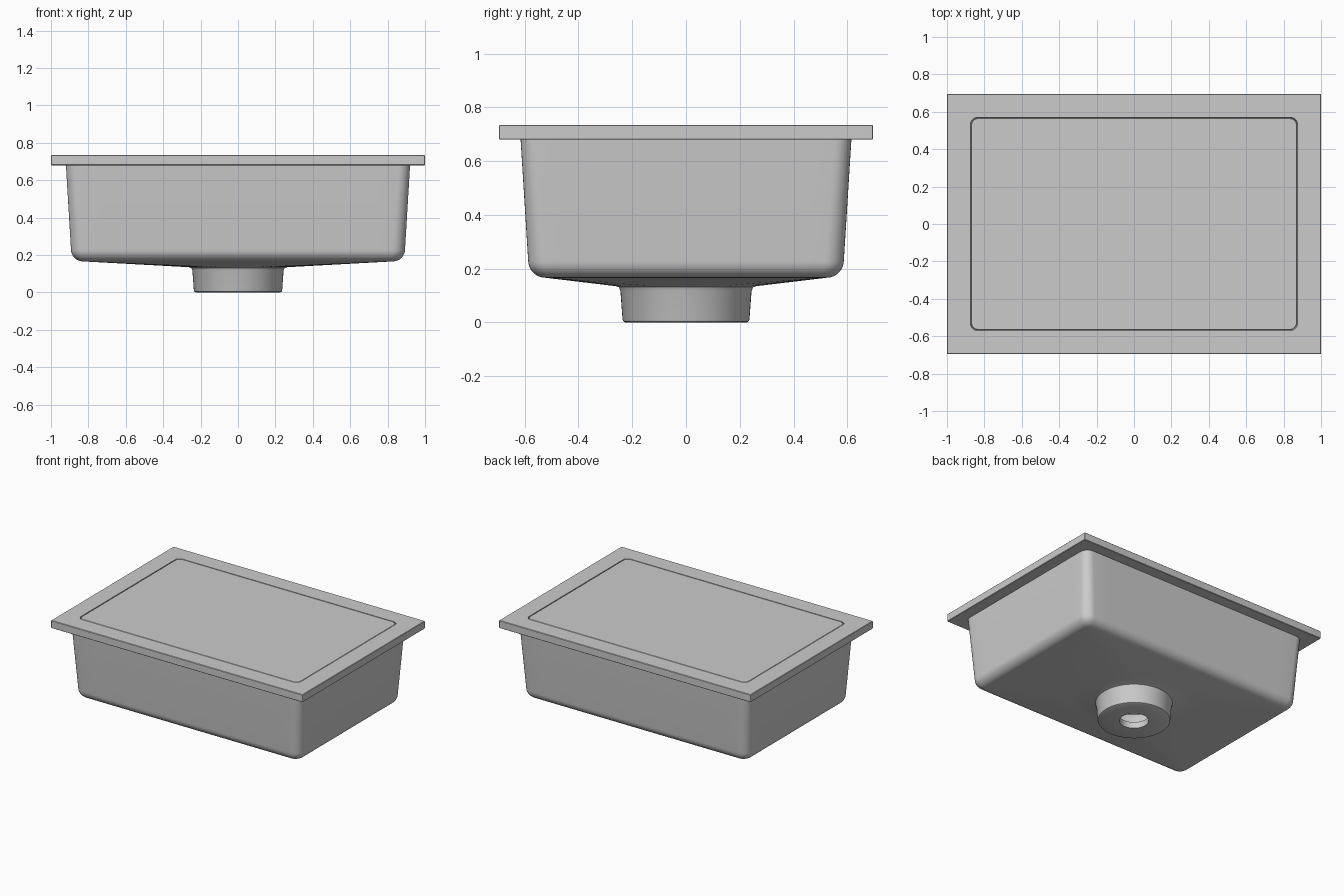
import bpy, math

if "Cube" in bpy.data.objects:
    bpy.data.objects.remove(bpy.data.objects["Cube"])

SEG = 8            # segments per half side and per corner
N = SEG * 12


def rect_ring(a, b, r, z):
    """Rounded rectangle, half sizes a x b, corner radius r, starting at +x."""
    q = [(a, (b - r) * i / SEG) for i in range(SEG)]
    for i in range(SEG):
        t = math.pi / 2 * i / SEG
        q.append((a - r + r * math.cos(t), b - r + r * math.sin(t)))
    q += [((a - r) * (1 - i / SEG), b) for i in range(SEG + 1)]
    half = q + [(-x, y) for x, y in reversed(q[:-1])]
    full = half + [(x, -y) for x, y in reversed(half[1:-1])]
    return [(x, y, z) for x, y in full]


def circle_ring(r, z):
    return [(r * math.cos(2 * math.pi * i / N), r * math.sin(2 * math.pi * i / N), z)
            for i in range(N)]


def blend(p, q, t):
    return [tuple(u + (v - u) * t for u, v in zip(a, b)) for a, b in zip(p, q)]


def loft(name, rings, closed):
    verts = [v for ring in rings for v in ring]
    m = len(rings)
    faces = []
    for k in range(m if closed else m - 1):
        a, b = k * N, (k + 1) % m * N
        for i in range(N):
            j = (i + 1) % N
            faces.append((a + i, a + j, b + j, b + i))
    if not closed:
        faces.append(tuple(reversed(range(N))))
        faces.append(tuple(range((m - 1) * N, m * N)))
    me = bpy.data.meshes.new(name)
    me.from_pydata(verts, [], faces)
    me.update()
    ob = bpy.data.objects.new(name, me)
    bpy.context.collection.objects.link(ob)
    bpy.ops.object.select_all(action='DESELECT')
    ob.select_set(True)
    bpy.context.view_layer.objects.active = ob
    bpy.ops.object.mode_set(mode='EDIT')
    bpy.ops.mesh.select_all(action='SELECT')
    bpy.ops.mesh.normals_make_consistent(inside=False)
    bpy.ops.object.mode_set(mode='OBJECT')
    bpy.ops.object.shade_smooth_by_angle(angle=math.radians(32))
    return ob


def bowl(d, dz, r):
    """Tapered bowl wall and bottom fillet; d = inset, dz = floor lift."""
    out = [rect_ring(0.92 - d, 0.615 - d, r, 0.68)]
    f, a, b, zb = 0.065, 0.893 - d, 0.587 - d, 0.166 + dz
    for i in range(9):
        t = math.pi / 2 * i / 8
        s = f * (1 - math.cos(t))
        out.append(rect_ring(a - s, b - s, max(r + 0.01 - s * 0.7, 0.01),
                             zb + f * (1 - math.sin(t))))
    return out


# rim flange
rim = [rect_ring(0.875, 0.57, 0.04, 0.735), rect_ring(0.997, 0.692, 0.004, 0.735),
       rect_ring(1.0, 0.695, 0.004, 0.732), rect_ring(1.0, 0.695, 0.004, 0.683),
       rect_ring(0.997, 0.692, 0.004, 0.68)]

# outer bowl, sloped floor and drain cup
outer = bowl(0, 0, 0.06)
neck = circle_ring(0.262, 0.135)
outer += [blend(outer[-1], neck, t) for t in (0.25, 0.5, 0.75)] + [neck]
outer += [circle_ring(r, z) for r, z in
          [(0.25, 0.131), (0.244, 0.118), (0.236, 0.012), (0.233, 0.004), (0.225, 0.0),
           (0.095, 0.0), (0.095, 0.045), (0.195, 0.045), (0.2, 0.15), (0.215, 0.172)]]

# inside of the bowl, back up to the opening
inner = bowl(0.045, 0.04, 0.04)
inner = list(reversed(inner))
slope = [blend(outer[-1], inner[0], t) for t in (0.25, 0.5, 0.75)]
loft("sink_basin", rim + outer + slope + inner, True)

# flush cover plate set into the opening
loft("cover_plate", [rect_ring(0.871, 0.566, 0.037, 0.69),
                     rect_ring(0.871, 0.566, 0.037, 0.732),
                     rect_ring(0.868, 0.563, 0.034, 0.735)], False)
